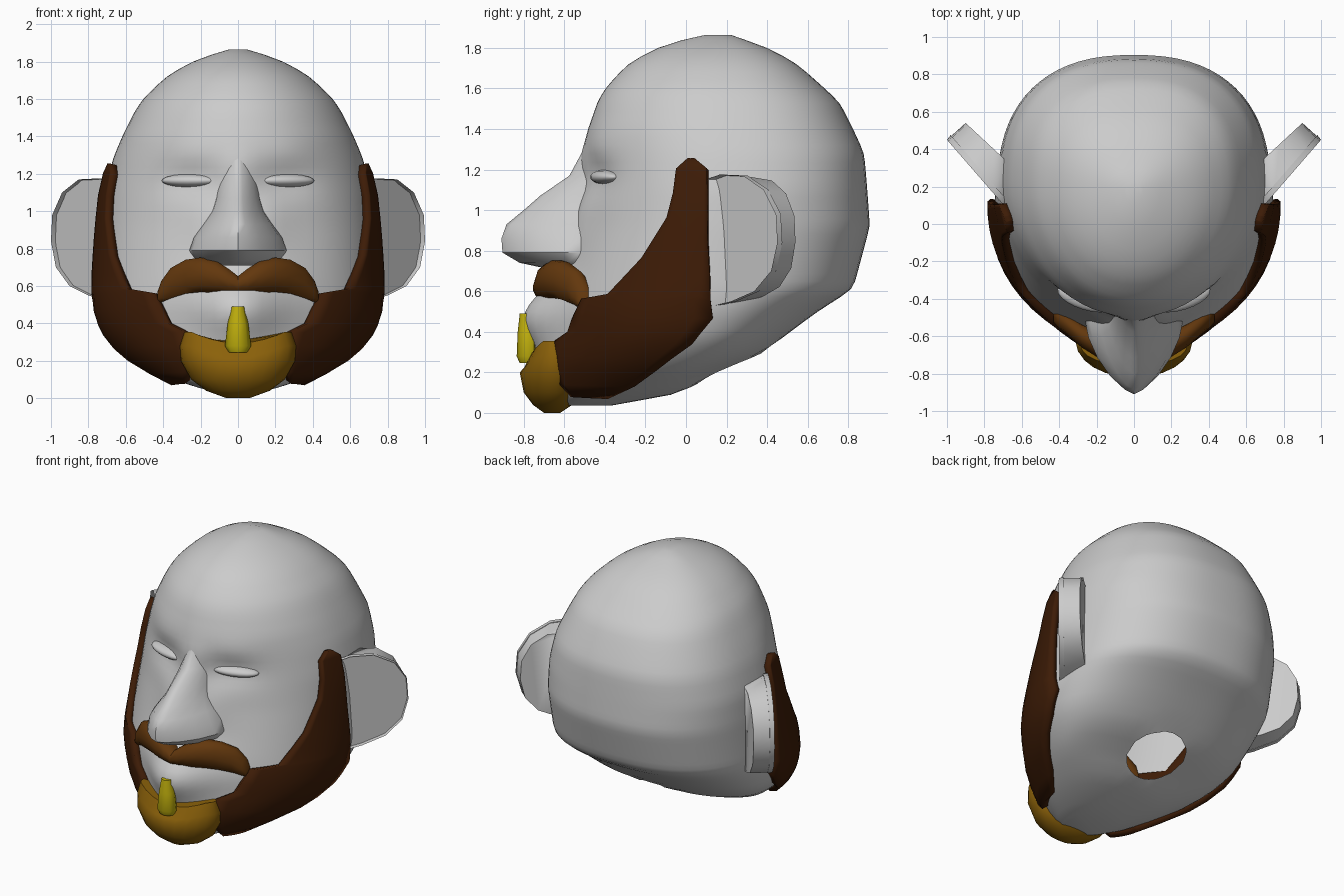
import bpy, bmesh, math
from mathutils import Vector

if "Cube" in bpy.data.objects:
    bpy.data.objects.remove(bpy.data.objects["Cube"])


def material(name, r, g, b):
    m = bpy.data.materials.new(name)
    m.use_nodes = True
    m.diffuse_color = (r, g, b, 1)
    bsdf = next(n for n in m.node_tree.nodes if n.type == 'BSDF_PRINCIPLED')
    bsdf.inputs["Base Color"].default_value = (r, g, b, 1)
    return m


SKIN = material("pale grey skin", 0.6, 0.6, 0.6)
DARK = material("dark brown hair", 0.047, 0.0115, 0.002)
BROWN = material("mid brown hair", 0.125, 0.039, 0.004)
GOLD = material("golden hair", 0.26, 0.12, 0.003)
YELLOW = material("yellow tuft", 0.54, 0.44, 0.004)


def finish(name, bm, mat, angle=50):
    bmesh.ops.recalc_face_normals(bm, faces=bm.faces)
    mesh = bpy.data.meshes.new(name)
    bm.to_mesh(mesh)
    bm.free()
    obj = bpy.data.objects.new(name, mesh)
    bpy.context.collection.objects.link(obj)
    mesh.materials.append(mat)
    bpy.ops.object.select_all(action='DESELECT')
    obj.select_set(True)
    bpy.context.view_layer.objects.active = obj
    bpy.ops.object.shade_smooth_by_angle(angle=math.radians(angle))
    return obj


def skin_rows(bm, rows, closed=True):
    grid = [[bm.verts.new(p) for p in row] for row in rows]
    n = len(rows[0])
    for a, b in zip(grid, grid[1:]):
        for i in range(n if closed else n - 1):
            j = (i + 1) % n
            bm.faces.new((a[i], a[j], b[j], b[i]))
    if closed:
        bm.faces.new(grid[0])
        bm.faces.new(grid[-1])


def power(v, p):
    return math.copysign(abs(v) ** (2 / p), v)


def egg_point(t, z, w, front, back, mid, pf=2.0, pb=2.4):
    # t = 0 faces forward; front and back halves have their own roundness
    c = math.cos(t)
    p, r = (pf, mid - front) if c >= 0 else (pb, back - mid)
    return Vector((w * power(math.sin(t), p), mid - r * power(c, p), z))


def egg_loft(name, table, mat, n, pf=2.0):
    bm = bmesh.new()
    skin_rows(bm, [[egg_point(math.tau * i / n, *row, pf) for i in range(n)] for row in table])
    return finish(name, bm, mat)


# Head sections: height, half width, front, back, widest depth
HEAD = [(.03, .1, -.62, -.4, -.52), (.05, .2, -.66, -.3, -.45), (.09, .33, -.66, -.03, -.33),
        (.2, .54, -.67, .15, -.1), (.28, .63, -.66, .36, -.03), (.37, .7, -.63, .475, .02),
        (.5, .74, -.62, .65, .06), (.61, .745, -.6, .825, .12), (.92, .73, -.52, .908, .19),
        (1.1, .715, -.49, .895, .22), (1.28, .67, -.48, .88, .22), (1.4, .62, -.48, .825, .2),
        (1.53, .555, -.44, .76, .2), (1.6, .51, -.4, .685, .19), (1.72, .385, -.29, .55, .18),
        (1.8, .25, -.15, .41, .17), (1.84, .14, -.03, .29, .17), (1.875, .01, .15, .19, .17)]

# Face relief: x, z, spread x, spread z, amount forward
# (muzzle, eye socket, brow, bridge, cheek beside the nose)
RELIEF = [(0, .47, .22, .19, .19), (.25, 1.16, .15, .07, -.035), (.24, 1.31, .17, .07, .02),
          (0, 1.22, .1, .12, .05), (.12, .93, .13, .17, .05)]


def section(z):
    for a, b in zip(HEAD, HEAD[1:]):
        if z <= b[0]:
            f = max(0, (z - a[0]) / (b[0] - a[0]))
            return [u + (v - u) * f for u, v in zip(a, b)][1:]
    return HEAD[-1][1:]


def head_point(t, z, off=0.0):
    w, front, back, mid = section(z)
    p = egg_point(t, z, w + off, front - off, back + off, mid)
    if math.cos(t) > 0:
        for x0, z0, sx, sz, amount in RELIEF:
            p.y -= amount * math.exp(-((abs(p.x) - x0) / sx) ** 2 - ((z - z0) / sz) ** 2)
    return p


def angle_at(y, z):
    w, front, back, mid = section(z)
    if y < mid:
        return math.acos(min(1, (mid - y) / (mid - front)))
    return math.pi / 2 + math.asin(min(1, (y - mid) / (back - mid)) ** 1.2)


# Head shell with an open neck
heights = []
for a, b in zip(HEAD, HEAD[1:]):
    steps = max(1, round((b[0] - a[0]) / .04))
    heights += [a[0] + (b[0] - a[0]) * k / steps for k in range(steps)]
heights.append(HEAD[-1][0])
N = 72
bm = bmesh.new()
skin_rows(bm, [[head_point(math.tau * i / N, z) for i in range(N)] for z in heights])


def neck_radius(p):
    return math.hypot(p.x / .2, (p.y - .22) / .17)


for step in range(2):
    bmesh.ops.smooth_vert(bm, verts=bm.verts, factor=.5, use_axis_x=True, use_axis_y=True,
                          use_axis_z=True)
hole = [f for f in bm.faces if f.calc_center_median().z < .4
        and neck_radius(f.calc_center_median()) < 1]
bmesh.ops.delete(bm, geom=hole, context='FACES')
# Pull the ragged border onto a clean oval
for v in bm.verts:
    if v.is_boundary:
        r = neck_radius(v.co)
        old = v.co.y
        v.co.x /= r
        v.co.y = .22 + (old - .22) / r
        v.co.z += .55 * (v.co.y - old)
finish("head", bm, SKIN)

# Nose
egg_loft("nose", [(.71, .17, -.68, -.4, -.5), (.74, .23, -.82, -.4, -.52),
                  (.79, .26, -.905, -.4, -.53), (.86, .235, -.91, -.4, -.53),
                  (.93, .185, -.885, -.4, -.52), (1.0, .14, -.8, -.4, -.5),
                  (1.07, .12, -.72, -.4, -.47), (1.17, .105, -.575, -.38, -.43),
                  (1.3, .09, -.505, -.36, -.4), (1.38, .08, -.47, -.36, -.4)], SKIN, 20, 1.5)

# Chin beard, with its top edge dipping in the middle
chin = egg_loft("chin_beard", [(0, .06, -.7, -.62, -.66), (.04, .17, -.755, -.56, -.65),
                               (.1, .25, -.8, -.53, -.64), (.2, .305, -.82, -.52, -.64),
                               (.28, .31, -.8, -.54, -.64), (.355, .285, -.76, -.58, -.65)],
                GOLD, 24)
for v in chin.data.vertices:
    if v.co.z > .25:
        v.co.z -= .06 * max(0, 1 - (v.co.x / .25) ** 2)

# Small tuft below the lip
egg_loft("lip_tuft", [(.245, .05, -.82, -.74, -.78), (.28, .07, -.835, -.74, -.78),
                      (.4, .055, -.83, -.74, -.78), (.49, .035, -.82, -.74, -.78)], YELLOW, 8)

# Side beard rows: height, front edge depth, back edge depth
BEARD = [(1.25, .02, .05), (1.2, -.035, .11), (1.08, -.05, .11), (.96, -.08, .11),
         (.86, -.14, .11), (.76, -.2, .115), (.66, -.29, .12), (.58, -.36, .12),
         (.56, -.48, .12), (.47, -.52, .13), (.4, -.54, .07), (.35, -.59, .03),
         (.28, -.61, -.07), (.22, -.61, -.15), (.15, -.59, -.25), (.09, -.54, -.38)]
# Moustache path: x, y, z, half depth, half height
MOUSTACHE = [(0, -.68, .605, .075, .05), (.05, -.68, .625, .075, .07),
             (.12, -.67, .65, .075, .09), (.2, -.635, .66, .075, .097),
             (.28, -.595, .65, .065, .095), (.36, -.535, .615, .055, .085),
             (.41, -.505, .57, .045, .06), (.43, -.495, .54, .03, .03)]
# Ear outline: share of the outward reach, height
EAR = [(0, 1.14), (.25, 1.175), (.55, 1.17), (.82, 1.1), (.98, .98), (1, .84),
       (.92, .7), (.7, .6), (.4, .55), (0, .51)]

for side, s in (("left", 1), ("right", -1)):
    bm = bmesh.new()
    rows = []
    for z, yf, yb in BEARD:
        a, b = angle_at(yf, z), angle_at(yb, z)
        rows.append([head_point(s * (a + (b - a) * k / 10), z, .016) for k in range(11)])
    skin_rows(bm, rows, closed=False)
    beard = finish(side + "_side_beard", bm, DARK)
    shell = beard.modifiers.new("thickness", 'SOLIDIFY')
    shell.thickness, shell.offset = .05, 0

    bm = bmesh.new()
    skin_rows(bm, [[(s * x, y - d * math.cos(math.tau * k / 10),
                     z + h * math.sin(math.tau * k / 10)) for k in range(10)]
                   for x, y, z, d, h in MOUSTACHE])
    finish(side + "_moustache", bm, BROWN)

    # Ear slab with a hollowed front
    bm = bmesh.new()
    front = [bm.verts.new((s * (.67 + .33 * u), .07 + .38 * u, z)) for u, z in EAR]
    back = [bm.verts.new((s * (.62 + .28 * u), .28 + .26 * u, z * .92 + .07)) for u, z in EAR]
    face = bm.faces.new(front)
    bm.faces.new(back)
    for i in range(len(EAR)):
        j = (i + 1) % len(EAR)
        bm.faces.new((front[i], front[j], back[j], back[i]))
    bmesh.ops.inset_region(bm, faces=[face], thickness=.07)
    for v in face.verts:
        v.co += Vector((-.02 * s, .025, 0))
    finish(side + "_ear", bm, SKIN, 75)

    # Narrow, nearly closed eye
    bpy.ops.mesh.primitive_uv_sphere_add(segments=20, ring_count=10, radius=1,
                                         location=(.255 * s, -.395, 1.163),
                                         rotation=(0, 0, s * math.radians(17)))
    eye = bpy.context.object
    eye.name = side + "_eye"
    eye.scale = (.16, .065, .036)
    eye.data.materials.append(SKIN)
    bpy.ops.object.shade_smooth_by_angle()
